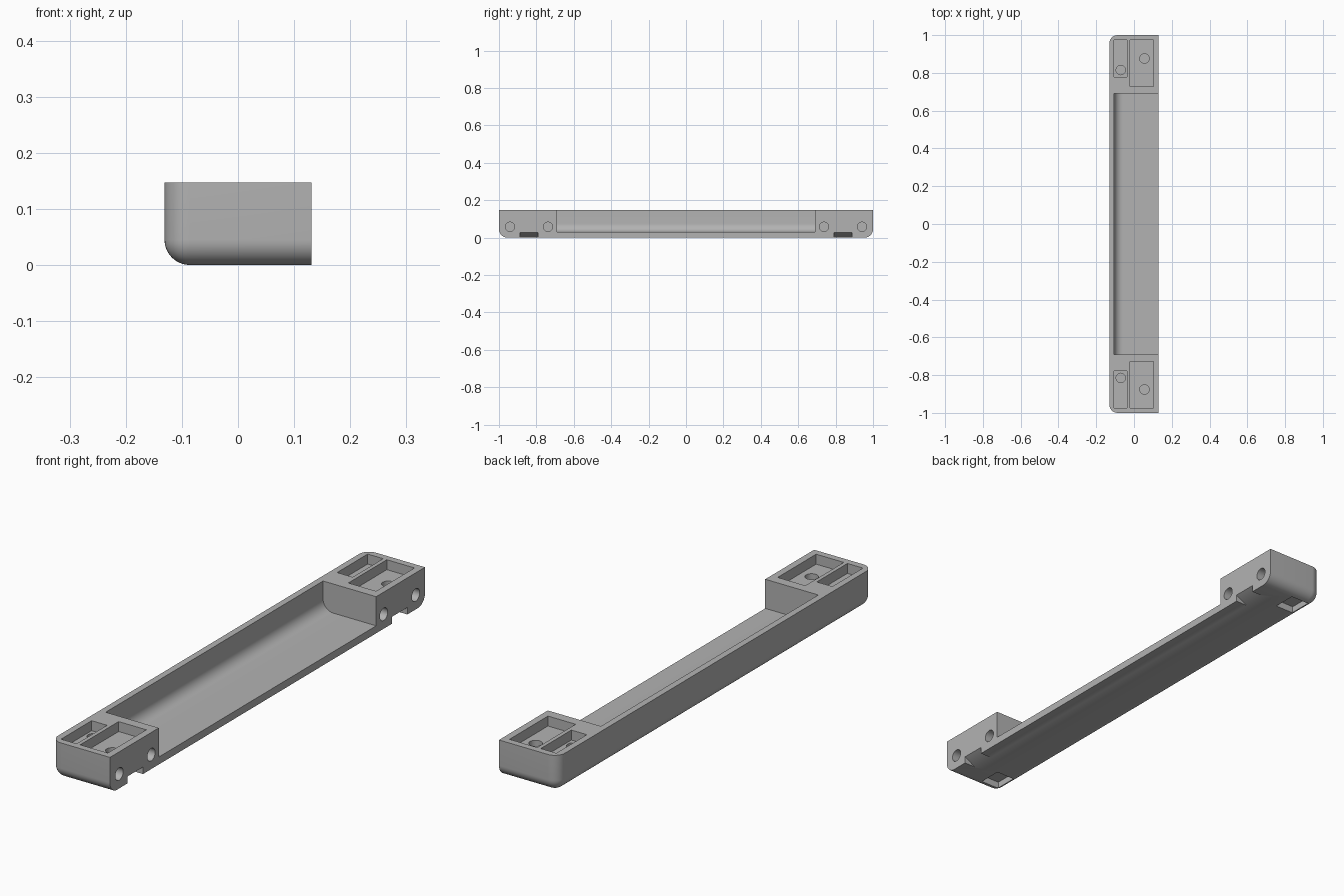
import bpy, bmesh, math

if "Cube" in bpy.data.objects:
    bpy.data.objects.remove(bpy.data.objects["Cube"])

grey = bpy.data.materials.new("plain grey")
grey.use_nodes = True
colour = (0.45, 0.45, 0.45, 1)
grey.diffuse_color = colour
grey.node_tree.nodes["Principled BSDF"].inputs["Base Color"].default_value = colour

HX, HEIGHT, FILLET = 0.131, 0.147, 0.045


def add_object(name, bm):
    bmesh.ops.recalc_face_normals(bm, faces=bm.faces)
    mesh = bpy.data.meshes.new(name)
    bm.to_mesh(mesh)
    bm.free()
    mesh.materials.append(grey)
    obj = bpy.data.objects.new(name, mesh)
    bpy.context.collection.objects.link(obj)
    return obj


def box(x, y, z):
    bm = bmesh.new()
    bmesh.ops.create_cube(bm, size=1)
    for v in bm.verts:
        v.co = [lo + (c + 0.5) * (hi - lo) for c, (lo, hi) in zip(v.co, (x, y, z))]
    return bm


def prism(profile, y0, y1):
    """Extrude an x-z profile along y."""
    bm = bmesh.new()
    face = bm.faces.new([bm.verts.new((x, y0, z)) for x, z in profile])
    made = bmesh.ops.extrude_face_region(bm, geom=[face])["geom"]
    bmesh.ops.translate(bm, vec=(0, y1 - y0, 0),
                        verts=[v for v in made if isinstance(v, bmesh.types.BMVert)])
    return bm


def peg(centre, depth, along_x=False):
    bm = bmesh.new()
    bmesh.ops.create_cone(bm, cap_ends=True, segments=32, radius1=0.025,
                          radius2=0.025, depth=depth)
    obj = add_object("hole_cutter", bm)
    if along_x:
        obj.rotation_euler.y = math.pi / 2
    obj.location = centre
    return obj


def span(side, lo, hi):
    return tuple(sorted((side * lo, side * hi)))


# Bar with rounded left-hand corners and rounded underside
bm = box((-HX, HX), (-1, 1), (0, HEIGHT))
rounded = []
for e in bm.edges:
    a, b = (v.co for v in e.verts)
    mid = (a + b) / 2
    bottom = mid.z < 0.001 and mid.x < HX - 0.001
    upright = abs(a.z - b.z) > 0.1 and mid.x < 0
    if bottom or upright:
        rounded.append(e)
bmesh.ops.bevel(bm, geom=rounded, offset=FILLET, segments=10, profile=0.5, affect='EDGES')
body = add_object("handle_body", bm)

cutters = []

# Long open channel with a filleted inner corner
wall, floor = -0.105, 0.03
profile = [(0.2, 0.2), (wall, 0.2)]
for i in range(11):
    t = i / 10 * math.pi / 2
    profile.append((wall + FILLET * (1 - math.cos(t)), floor + FILLET * (1 - math.sin(t))))
profile.append((0.2, floor))
cutters.append(add_object("channel_cutter", prism(profile, -0.69, 0.69)))

for s in (-1, 1):
    # Recesses in the top of each end block
    top = (0.107, 0.2)
    cutters.append(add_object("wide_recess_cutter", box((-0.02, 0.103), span(s, 0.729, 0.973), top)))
    cutters.append(add_object("narrow_recess_cutter", box((-0.105, -0.036), span(s, 0.779, 0.973), top)))
    # Round holes in the recess floors and in the flat side
    for x, y in ((-0.07, 0.815), (0.055, 0.876)):
        cutters.append(peg((x, s * y, 0.1), 0.08))
    for y in (0.738, 0.941):
        cutters.append(peg((HX, s * y, 0.058), 0.16, along_x=True))
    # Sloped notch under the flat side
    y0, y1 = span(s, 0.79, 0.888)
    ramp = [(0.08, 0), (HX, 0.028), (0.2, 0.028), (0.2, -0.05), (0.08, -0.05)]
    cutters.append(add_object("notch_cutter", prism(ramp, y0, y1)))
    # Shallow pocket in the underside
    cutters.append(add_object("pocket_cutter", box((-0.1, -0.015), span(s, 0.862, 0.958), (-0.05, 0.028))))

# Cut everything out, then remove the cutters
bpy.context.view_layer.objects.active = body
for cutter in cutters:
    cutter.hide_render = True
    mod = body.modifiers.new("cut", 'BOOLEAN')
    mod.operation = 'DIFFERENCE'
    mod.solver = 'EXACT'
    mod.object = cutter
    bpy.ops.object.modifier_apply(modifier=mod.name)
for cutter in cutters:
    bpy.data.objects.remove(cutter)

bpy.ops.object.select_all(action='DESELECT')
body.select_set(True)
bpy.ops.object.shade_smooth_by_angle(angle=math.radians(30))
